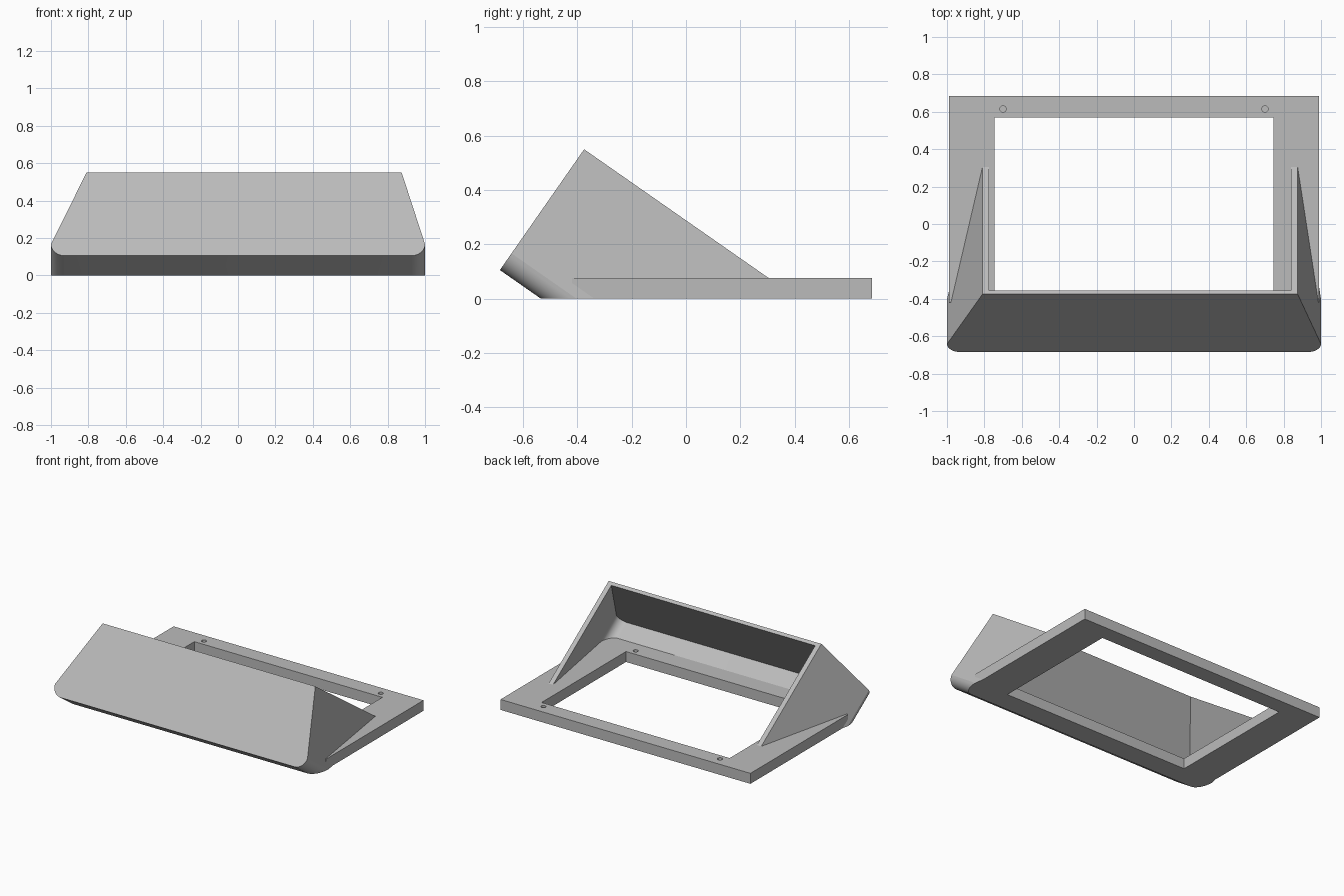
import bpy, bmesh, math
from mathutils import Vector

cube = bpy.data.objects.get("Cube")
if cube:
    bpy.data.objects.remove(cube, do_unlink=True)

grey = bpy.data.materials.new("plain_grey")
grey.use_nodes = True
grey.diffuse_color = (0.5, 0.5, 0.5, 1)
grey.node_tree.nodes["Principled BSDF"].inputs["Base Color"].default_value = (0.5, 0.5, 0.5, 1)

PLATE_TOP = 0.075
PANEL_HEIGHT = 0.542
LOW_EDGE = Vector((0, -0.685, 0.105))      # bottom edge of the tilted front panel
UP = Vector((0, 0.572, 0.820))             # up along the panel
BACK = Vector((0, 0.820, -0.572))          # straight back from the panel


def add_object(name, bm):
    bmesh.ops.recalc_face_normals(bm, faces=bm.faces)
    mesh = bpy.data.meshes.new(name)
    bm.to_mesh(mesh)
    bm.free()
    mesh.materials.append(grey)
    obj = bpy.data.objects.new(name, mesh)
    bpy.context.collection.objects.link(obj)
    return obj


def box(name, x0, x1, y0, y1, z0, z1):
    bm = bmesh.new()
    bmesh.ops.create_cube(bm, size=1)
    for v in bm.verts:
        v.co = ((x0 + x1) / 2 + v.co.x * (x1 - x0),
                (y0 + y1) / 2 + v.co.y * (y1 - y0),
                (z0 + z1) / 2 + v.co.z * (z1 - z0))
    return add_object(name, bm)


def hood_profile(inset, low, high, radius, steps=10):
    """Tapered outline with rounded lower corners, as (across, up) pairs."""
    half = 1 - inset
    points = []
    for side, top in ((1, 0.875), (-1, 0.81)):
        arc = [(side * (half - radius + radius * math.sin(a)),
                low + radius - radius * math.cos(a))
               for a in (math.pi / 2 * i / steps for i in range(steps + 1))]
        start = low + radius
        t = (high - start) / (PANEL_HEIGHT - start)
        arc.append((side * (half + (top - inset - half) * t), high))
        points += arc if side > 0 else arc[::-1]
    return points


def hood_prism(name, profile, near, far, floor):
    """Extrude the outline back from the panel and cut it level at the floor."""
    bm = bmesh.new()
    base = [bm.verts.new(LOW_EDGE + Vector((u, 0, 0)) + UP * v + BACK * near)
            for u, v in profile]
    face = bm.faces.new(base)
    extruded = bmesh.ops.extrude_face_region(bm, geom=[face], use_keep_orig=True)["geom"]
    moved = [g for g in extruded if isinstance(g, bmesh.types.BMVert)]
    bmesh.ops.translate(bm, verts=moved, vec=BACK * (far - near))
    cut = bmesh.ops.bisect_plane(bm, geom=bm.verts[:] + bm.edges[:] + bm.faces[:],
                                 plane_co=(0, 0, floor), plane_no=(0, 0, 1),
                                 clear_inner=True)["geom_cut"]
    rim = [g for g in cut if isinstance(g, bmesh.types.BMEdge)]
    bmesh.ops.contextual_create(bm, geom=rim)
    return add_object(name, bm)


def combine(target, other, operation):
    mod = target.modifiers.new("combine", 'BOOLEAN')
    mod.operation = operation
    mod.solver = 'EXACT'
    mod.object = other
    bpy.context.view_layer.objects.active = target
    bpy.ops.object.modifier_apply(modifier=mod.name)
    bpy.data.objects.remove(other, do_unlink=True)


# Slanted hood joined to the flat base plate
body = hood_prism("hooded_frame", hood_profile(0, 0, PANEL_HEIGHT, 0.075), 0, 1.0, 0)
combine(body, box("base_plate", -0.99, 0.99, -0.42, 0.685, 0, PLATE_TOP), 'UNION')

# Hollow inside of the hood, open toward the top and back
hollow = hood_prism("hood_hollow", hood_profile(0.035, 0.07, 0.6, 0.06), 0.025, 1.15, PLATE_TOP)
combine(body, hollow, 'DIFFERENCE')

# Rectangular window through the plate
combine(body, box("window_cutter", -0.745, 0.745, -0.385, 0.57, -0.1, 0.2), 'DIFFERENCE')

# Blind screw holes at the four corners of the window
for x in (-0.7, 0.7):
    for y in (-0.43, 0.615):
        bm = bmesh.new()
        bmesh.ops.create_cone(bm, cap_ends=True, segments=32, radius1=0.017,
                              radius2=0.017, depth=0.1)
        bmesh.ops.translate(bm, verts=bm.verts, vec=(x, y, PLATE_TOP))
        combine(body, add_object("screw_hole_cutter", bm), 'DIFFERENCE')

# Smooth only the rounded corners and holes
bpy.ops.object.select_all(action='DESELECT')
body.select_set(True)
bpy.context.view_layer.objects.active = body
bpy.ops.object.shade_smooth_by_angle(angle=math.radians(14))
